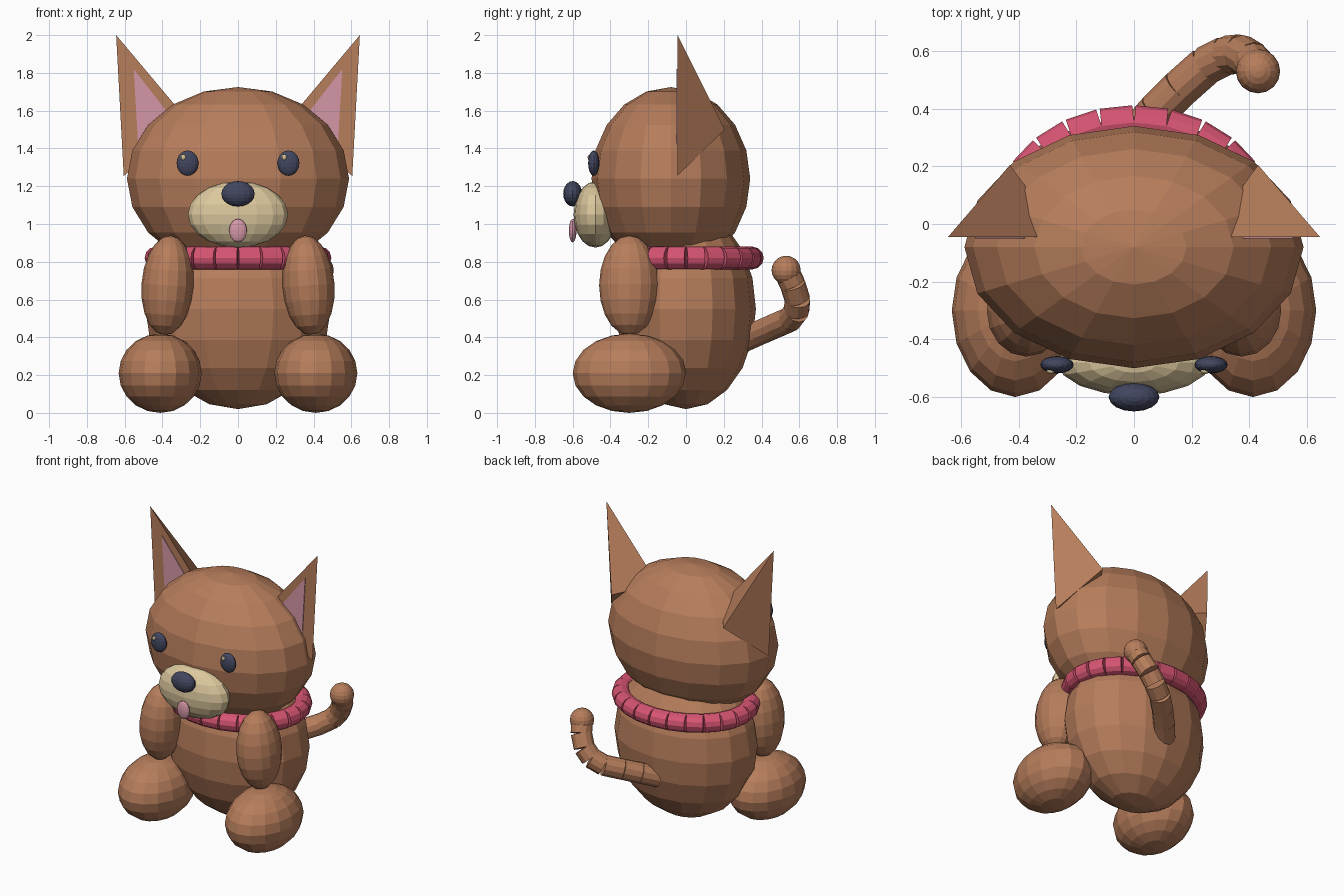
import bpy, bmesh, math
from mathutils import Vector

if "Cube" in bpy.data.objects:
    bpy.data.objects.remove(bpy.data.objects["Cube"])


def material(name, rgb):
    m = bpy.data.materials.new(name)
    m.diffuse_color = (*rgb, 1)
    m.use_nodes = True
    m.node_tree.nodes["Principled BSDF"].inputs["Base Color"].default_value = m.diffuse_color
    return m


BROWN = material("brown fur", (0.47, 0.205, 0.105))
CREAM = material("cream", (0.72, 0.58, 0.34))
NAVY = material("dark navy", (0.055, 0.062, 0.115))
RED = material("collar red", (0.68, 0.09, 0.17))
PINK = material("pink", (0.66, 0.31, 0.39))


def finish(name, bm, mat):
    bmesh.ops.recalc_face_normals(bm, faces=bm.faces)
    me = bpy.data.meshes.new(name)
    bm.to_mesh(me)
    bm.free()
    me.materials.append(mat)
    ob = bpy.data.objects.new(name, me)
    bpy.context.collection.objects.link(ob)
    return ob


def ball(name, loc, size, mat, seg=16, rings=10, tilt=0):
    bm = bmesh.new()
    bmesh.ops.create_uvsphere(bm, u_segments=seg, v_segments=rings, radius=1)
    ob = finish(name, bm, mat)
    ob.location, ob.scale = loc, size
    ob.rotation_euler.y = tilt
    return ob


def rod(name, a, b, radius, mat, sides=12):
    a, b = Vector(a), Vector(b)
    bm = bmesh.new()
    bmesh.ops.create_cone(bm, cap_ends=True, segments=sides, radius1=radius,
                          radius2=radius, depth=(b - a).length)
    ob = finish(name, bm, mat)
    ob.location = (a + b) / 2
    ob.rotation_euler = (b - a).to_track_quat('Z', 'Y').to_euler()
    return ob


def hull(name, points, mat):
    bm = bmesh.new()
    for p in points:
        bm.verts.new(p)
    bmesh.ops.convex_hull(bm, input=bm.verts)
    return finish(name, bm, mat)


# Body and head
ball("body", (0, 0, 0.55), (0.49, 0.37, 0.53), BROWN)
ball("head", (0, -0.08, 1.24), (0.588, 0.42, 0.485), BROWN)

# Face
ball("muzzle", (0, -0.48, 1.05), (0.265, 0.115, 0.175), CREAM)
ball("nose", (0, -0.6, 1.16), (0.088, 0.05, 0.067), NAVY)
ball("tongue", (0, -0.6, 0.965), (0.047, 0.02, 0.062), PINK)

for side, s in (("left", -1), ("right", 1)):
    # Eyes with small highlights
    ball(side + "_eye", (s * 0.267, -0.488, 1.322), (0.058, 0.03, 0.067), NAVY)
    ball(side + "_eye_highlight", (s * 0.267 - 0.022, -0.511, 1.353),
         (0.015, 0.01, 0.015), CREAM, 8, 6)
    # Limbs
    ball(side + "_arm", (s * 0.373, -0.3, 0.675), (0.138, 0.16, 0.265), BROWN,
         tilt=-s * math.radians(4))
    ball(side + "_foot", (s * 0.412, -0.3, 0.21), (0.22, 0.3, 0.21), BROWN)
    # Ears: flat front, pointed back
    hull(side + "_ear", [(s * 0.645, -0.045, 2.0), (s * 0.605, -0.045, 1.255),
                         (s * 0.25, -0.045, 1.53), (s * 0.43, 0.205, 1.5)], BROWN)
    inner = [(0.552, 1.82), (0.525, 1.35), (0.31, 1.51)]
    hull(side + "_inner_ear", [(s * x, y, z) for x, z in inner
                               for y in (-0.05, -0.044)], PINK)

# Collar: ring of short straight links
N = 24
ring = [(0.435 * math.sin(2 * math.pi * i / N),
         0.352 * math.cos(2 * math.pi * i / N), 0.82) for i in range(N)]
for i in range(N):
    rod("collar_link", ring[i], ring[(i + 1) % N], 0.06, RED)

# Tail: bent chain of rods with a round tip
path = [(0, 0.3, 0.385), (0.08, 0.39, 0.425), (0.16, 0.47, 0.46),
        (0.25, 0.55, 0.495), (0.32, 0.585, 0.54), (0.37, 0.59, 0.6),
        (0.41, 0.565, 0.68), (0.43, 0.53, 0.755)]
for a, b in zip(path, path[1:]):
    rod("tail_section", a, b, 0.068, BROWN)
ball("tail_tip", path[-1], (0.077,) * 3, BROWN)
